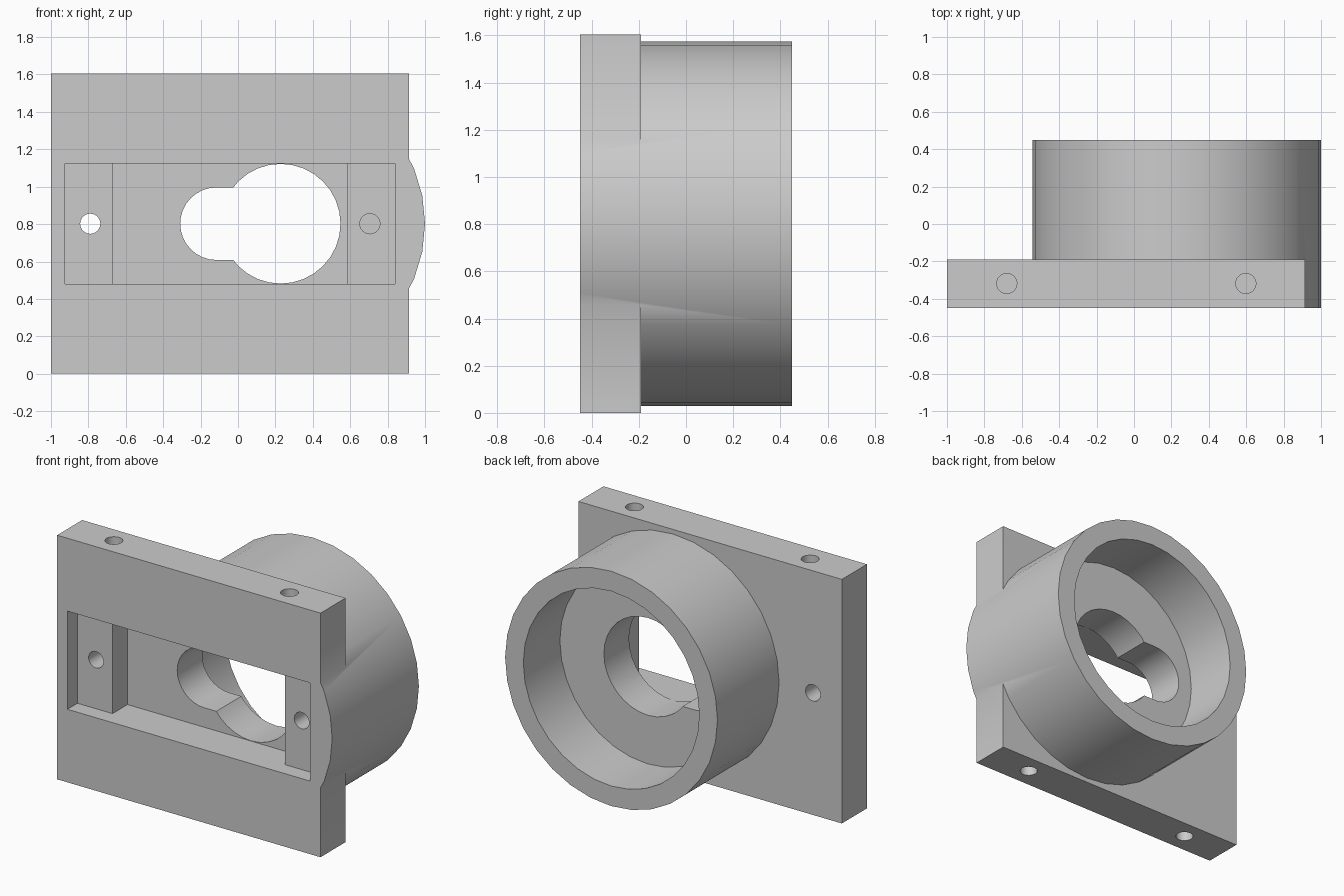
import bpy
from math import pi

cube = bpy.data.objects.get("Cube")
if cube:
    bpy.data.objects.remove(cube, do_unlink=True)

grey = bpy.data.materials.new("plain grey")
grey.use_nodes = True
colour = (0.6, 0.6, 0.6, 1)
grey.diffuse_color = colour
grey.node_tree.nodes["Principled BSDF"].inputs["Base Color"].default_value = colour

FRONT, PLATE_BACK, BACK = -0.45, -0.19, 0.45
LEDGE, WEB_BACK = -0.346, 0.07
MID, AXIS = 0.802, 0.228


def box(name, x0, x1, y0, y1, z0, z1):
    bpy.ops.mesh.primitive_cube_add(
        size=1, location=((x0 + x1) / 2, (y0 + y1) / 2, (z0 + z1) / 2))
    ob = bpy.context.object
    ob.name = name
    ob.scale = (x1 - x0, y1 - y0, z1 - z0)
    bpy.ops.object.transform_apply(location=True, rotation=False, scale=True)
    return ob


def rod(name, x, z, radius, y0, y1, sides=32):
    """Cylinder running front to back."""
    bpy.ops.mesh.primitive_cylinder_add(
        vertices=sides, radius=radius, depth=y1 - y0,
        location=(x, (y0 + y1) / 2, z), rotation=(pi / 2, 0, 0))
    ob = bpy.context.object
    ob.name = name
    bpy.ops.object.transform_apply(location=True, rotation=True, scale=True)
    return ob


def combine(base, tool, operation="DIFFERENCE"):
    mod = base.modifiers.new(tool.name, "BOOLEAN")
    mod.operation = operation
    mod.solver = "EXACT"
    mod.object = tool
    bpy.context.view_layer.objects.active = base
    bpy.ops.object.modifier_apply(modifier=mod.name)
    bpy.data.objects.remove(tool, do_unlink=True)


# Mounting plate joined to the round socket
mount = box("socket_mount", -1, 0.915, FRONT, PLATE_BACK, 0, 1.604)
combine(mount, rod("socket", AXIS, MID, 0.772, FRONT, BACK), "UNION")

# Front recess with a ledge at each end, and the opening between them
combine(mount, box("recess", -0.925, 0.84, -0.6, LEDGE, 0.48, 1.125))
combine(mount, box("opening", -0.67, 0.585, -0.6, PLATE_BACK, 0.48, 1.125))

# Rear bore and the keyhole through the web
combine(mount, rod("bore", AXIS, MID, 0.64, WEB_BACK, 0.6))
combine(mount, rod("round_hole", AXIS, MID, 0.32, -0.3, 0.2))
combine(mount, rod("slot_end", -0.115, MID, 0.194, -0.3, 0.2))
combine(mount, box("slot", -0.115, 0.1, -0.3, 0.2, MID - 0.194, MID + 0.194))

# Screw holes in the ledges
for x in (-0.79, 0.705):
    combine(mount, rod("ledge_hole", x, MID, 0.054, -0.5, PLATE_BACK + 0.01, 24))

# Blind screw holes in the top and bottom edges
for x in (-0.68, 0.598):
    for z in (0, 1.604):
        bpy.ops.mesh.primitive_cylinder_add(
            vertices=24, radius=0.054, depth=0.6, location=(x, -0.318, z))
        combine(mount, bpy.context.object)

# Finish
mount.data.materials.clear()
mount.data.materials.append(grey)
for poly in mount.data.polygons:
    poly.material_index = 0
bpy.ops.object.select_all(action="DESELECT")
mount.select_set(True)
bpy.context.view_layer.objects.active = mount
bpy.ops.object.shade_smooth_by_angle(angle=pi / 6)
